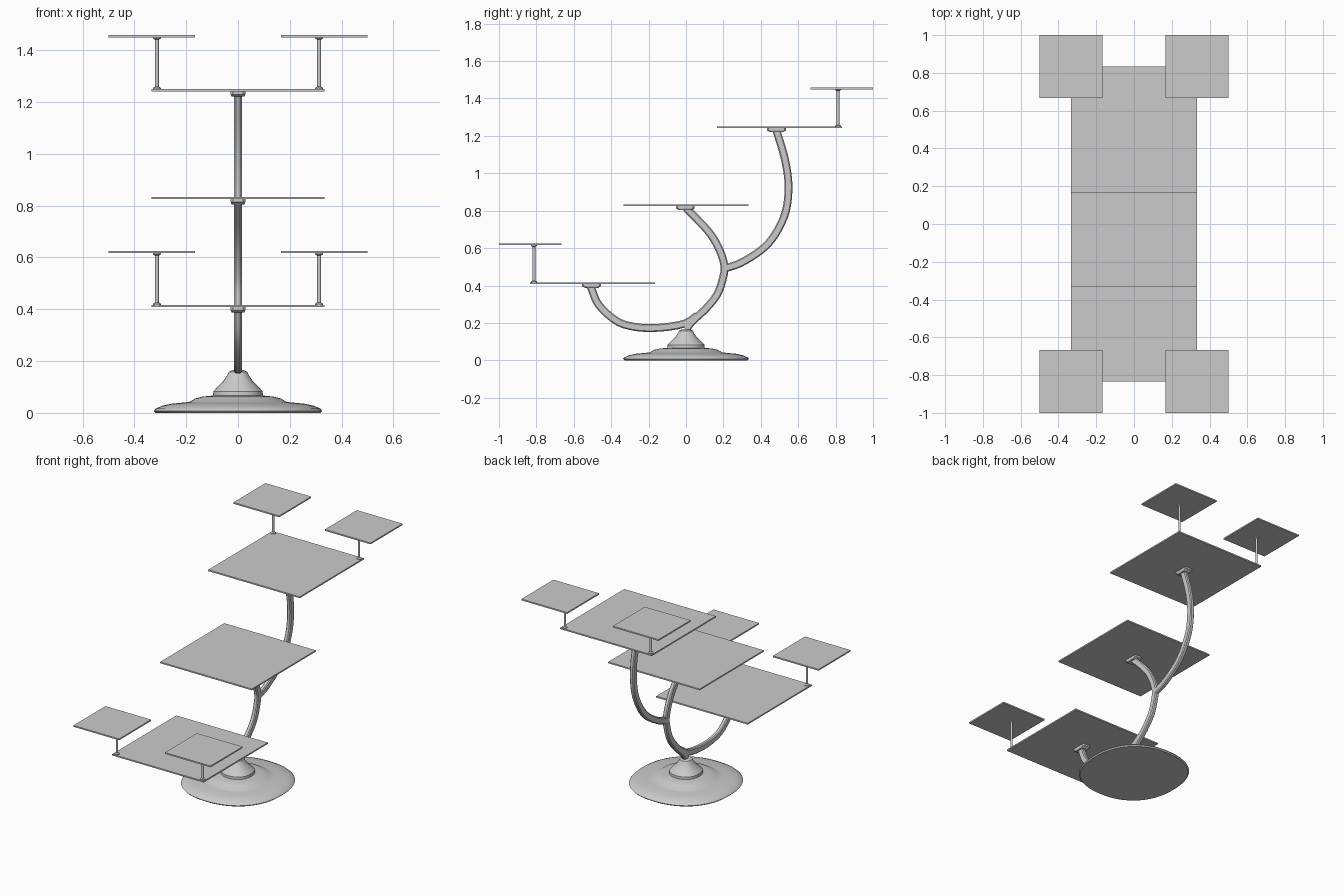
import bpy, bmesh, math
from mathutils import Vector

if "Cube" in bpy.data.objects:
    bpy.data.objects.remove(bpy.data.objects["Cube"])


def finish(name, bm, smooth=None):
    bmesh.ops.recalc_face_normals(bm, faces=bm.faces[:])
    me = bpy.data.meshes.new(name)
    bm.to_mesh(me)
    bm.free()
    ob = bpy.data.objects.new(name, me)
    bpy.context.collection.objects.link(ob)
    if smooth:
        bpy.ops.object.select_all(action='DESELECT')
        ob.select_set(True)
        bpy.context.view_layer.objects.active = ob
        bpy.ops.object.shade_smooth_by_angle(angle=math.radians(smooth))
    return ob


def loft(name, rings, smooth=None):
    bm = bmesh.new()
    loops = [[bm.verts.new(p) for p in ring] for ring in rings]
    n = len(loops[0])
    for a, b in zip(loops, loops[1:]):
        for i in range(n):
            j = (i + 1) % n
            bm.faces.new((a[i], a[j], b[j], b[i]))
    bm.faces.new(loops[0][::-1])
    bm.faces.new(loops[-1])
    return finish(name, bm, smooth)


def box(name, x, y, top, sx, sy, h=0.009):
    rect = [(-1, -1), (1, -1), (1, 1), (-1, 1)]
    return loft(name, [[(x + a * sx / 2, y + b * sy / 2, z) for a, b in rect]
                       for z in (top - h, top)])


def round_ring(x, y, z, rx, ry, n=16, power=2.0):
    ring = []
    for i in range(n):
        c, s = math.cos(math.tau * i / n), math.sin(math.tau * i / n)
        ring.append((x + rx * math.copysign(abs(c) ** (2 / power), c),
                     y + ry * math.copysign(abs(s) ** (2 / power), s), z))
    return ring


def spline(pts, steps=6):
    p = [Vector(q) for q in pts]
    p = [2 * p[0] - p[1]] + p + [2 * p[-1] - p[-2]]
    out = []
    for a, b, c, d in zip(p, p[1:], p[2:], p[3:]):
        for k in range(steps):
            t = k / steps
            out.append(0.5 * (2 * b + (c - a) * t + (2 * a - 5 * b + 4 * c - d) * t * t
                              + (3 * b - a - 3 * c + d) * t ** 3))
    return out + [p[-2]]


def arm(name, pts):
    # chamfered bar swept along a path in the y-z plane
    w, h, c = 0.0145, 0.021, 0.006
    section = [(w - c, -h), (w, c - h), (w, h - c), (w - c, h),
               (c - w, h), (-w, h - c), (-w, c - h), (c - w, -h)]
    path = spline(pts)
    rings = []
    for i, p in enumerate(path):
        t = (path[min(i + 1, len(path) - 1)] - path[max(i - 1, 0)]).normalized()
        rings.append([(x, p.x - t.y * v, p.y + t.x * v) for x, v in section])
    return loft(name, rings, 30)


# stepped foot and neck, slightly squared circles
profile = [(0.318, 0), (0.325, 0.008), (0.318, 0.016), (0.295, 0.027), (0.26, 0.035),
           (0.21, 0.04), (0.188, 0.042), (0.165, 0.056), (0.135, 0.063), (0.096, 0.067),
           (0.095, 0.083), (0.078, 0.102), (0.057, 0.122), (0.042, 0.145),
           (0.036, 0.158), (0.022, 0.165)]
loft("base", [round_ring(0, 0, z, r, r * 1.035, 64, 2.25) for r, z in profile], 35)

# branching arms
arm("trunk_arm", [(0.0, 0.165), (0.035, 0.21), (0.105, 0.275), (0.165, 0.35), (0.195, 0.43),
                  (0.205, 0.505), (0.175, 0.6), (0.115, 0.695), (0.0, 0.815)])
arm("lower_arm", [(-0.51, 0.395), (-0.465, 0.295), (-0.37, 0.21), (-0.28, 0.18),
                  (-0.19, 0.173), (-0.09, 0.18), (0.0, 0.2), (0.06, 0.24)])
arm("upper_arm", [(0.2, 0.488), (0.31, 0.53), (0.44, 0.625), (0.525, 0.77),
                  (0.548, 0.92), (0.53, 1.07), (0.482, 1.235)])

# large plates with chamfered collars beneath
for name, y, cy, top in (("lower", -0.5, -0.505, 0.417),
                         ("middle", 0, -0.004, 0.834), ("upper", 0.5, 0.484, 1.25)):
    box(name + "_plate", 0, y, top, 0.667, 0.667)
    z = top - 0.009
    rings = []
    for s, zz in ((0.72, z - 0.02), (1, z - 0.012), (1, z)):
        w, h, c = 0.028 * (s + 1) / 2, 0.05 * s, 0.008
        rings.append([(x, cy + v, zz) for x, v in
                      ((w - c, -h), (w, c - h), (w, h - c), (w - c, h),
                       (c - w, h), (-w, h - c), (-w, c - h), (c - w, -h))])
    loft(name + "_collar", rings)

# small raised corner plates on posts
for level, sy, low in (("lower", -1, 0.417), ("upper", 1, 1.25)):
    for side, sx in (("left", -1), ("right", 1)):
        tag = f"{level}_{side}_"
        px, py, top = sx * 0.313, sy * 0.813, low + 0.2083
        box(tag + "small_plate", sx * 0.3333, sy * 0.8333, top, 0.333, 0.333)
        under = top - 0.009
        steps = [(0.016, low), (0.016, low + 0.004), (0.0075, low + 0.009),
                 (0.0075, under - 0.009), (0.016, under - 0.004), (0.016, under)]
        loft(tag + "post", [round_ring(px, py, z, r, r) for r, z in steps], 30)
